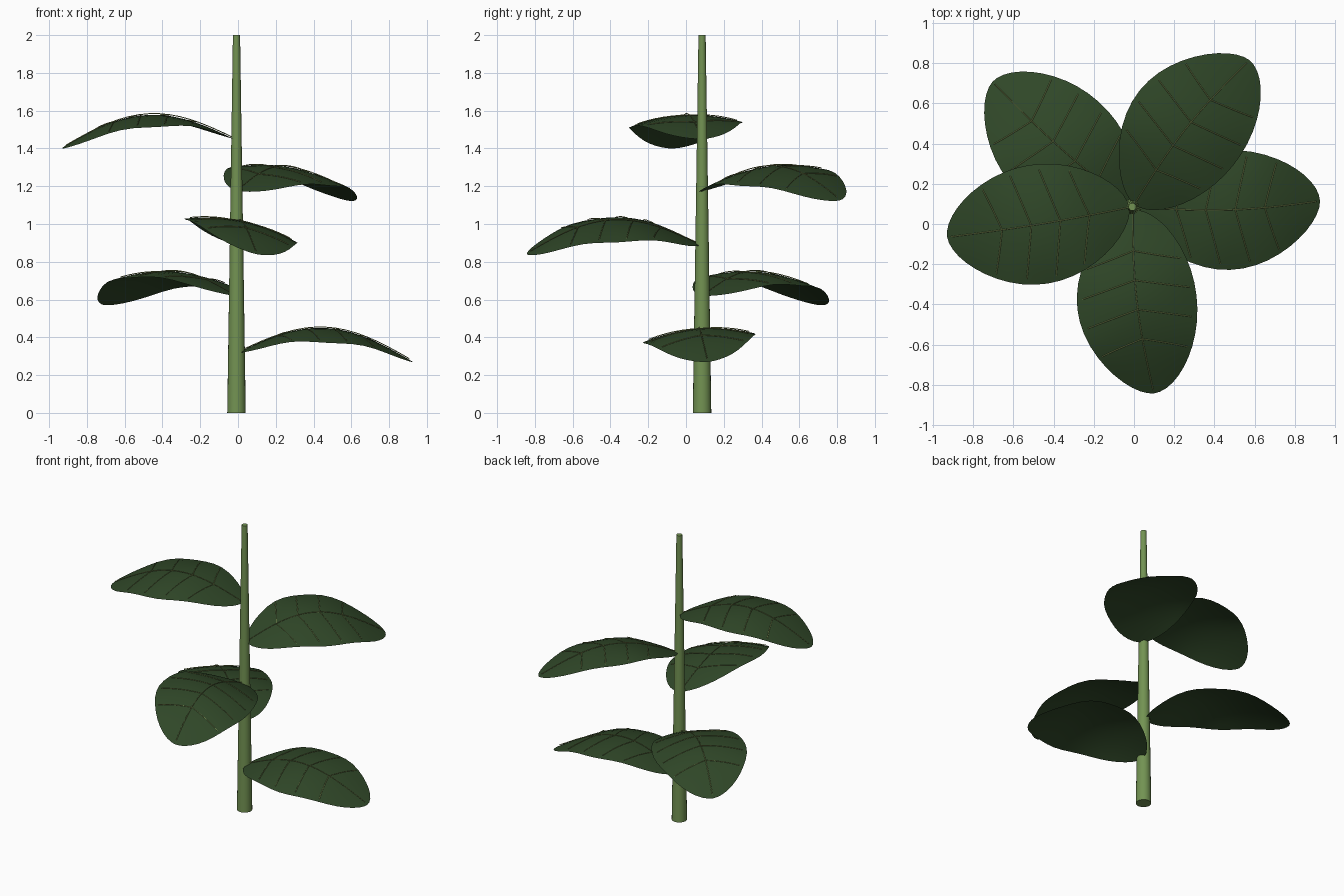
import bpy, bmesh, math
from mathutils import Vector, Matrix

if "Cube" in bpy.data.objects:
    bpy.data.objects.remove(bpy.data.objects["Cube"])

CX, CY = -0.008, 0.085


def material(name, rgb):
    m = bpy.data.materials.new(name)
    m.diffuse_color = (*rgb, 1)
    m.use_nodes = True
    m.node_tree.nodes["Principled BSDF"].inputs["Base Color"].default_value = m.diffuse_color
    return m


LEAF = material("dark leaf green", (0.029, 0.063, 0.021))
STEM = material("stem green", (0.17, 0.29, 0.085))
VEIN = material("pale vein green", (0.25, 0.31, 0.10))


def finish(bm, name, mat):
    me = bpy.data.meshes.new(name)
    bm.to_mesh(me)
    bm.free()
    me.materials.append(mat)
    for p in me.polygons:
        p.use_smooth = True
    ob = bpy.data.objects.new(name, me)
    bpy.context.collection.objects.link(ob)
    return ob


# tapered stem
bm = bmesh.new()
bmesh.ops.create_cone(bm, cap_ends=True, segments=20, radius1=0.049, radius2=0.019,
                      depth=2, matrix=Matrix.Translation((CX, CY, 1)))
stem = finish(bm, "stem", STEM)
for p in stem.data.polygons:
    p.use_smooth = abs(p.normal.z) < 0.9


def leaf_point(t, s, spec, lift=0.0):
    """Point on a leaf: t runs base to tip, s runs -1..1 across."""
    z0, angle, roll, bend = spec
    w = 0.298 * max(math.sin(math.pi * t), 0) ** 0.55
    across = s * w
    y = across + bend * math.sin(math.pi * t)
    x = 0.015 + 0.918 * t
    z = 0.152 * math.sin(math.pi * t) - 0.05 * t
    z += math.tan(math.radians(roll)) * across - 0.045 * (across / 0.298) ** 2
    z -= 0.008 * s * s * math.cos(4 * math.pi * (t - 0.5)) * math.sin(math.pi * t)
    a = math.radians(angle)
    return Vector((CX + x * math.cos(a) - y * math.sin(a),
                   CY + x * math.sin(a) + y * math.cos(a), z0 + z + lift))


def leaf_blade(name, spec, nt=22, ns=10):
    bm = bmesh.new()
    rows = []
    for i in range(nt + 1):
        # cosine spacing keeps the rounded ends smooth
        t = 0.5 - 0.5 * math.cos(math.pi * i / nt)
        rows.append([bm.verts.new(leaf_point(t, 2 * j / ns - 1, spec)) for j in range(ns + 1)])
    for a, b in zip(rows, rows[1:]):
        for j in range(ns):
            bm.faces.new((a[j], b[j], b[j + 1], a[j + 1]))
    bmesh.ops.remove_doubles(bm, verts=bm.verts, dist=0.0005)
    finish(bm, name, LEAF)


def leaf_veins(name, spec):
    cu = bpy.data.curves.new(name, 'CURVE')
    cu.dimensions = '3D'
    cu.bevel_depth = 0.0025
    cu.bevel_resolution = 0
    # midrib, then four pairs of side veins
    paths = [[(0.01 + 0.97 * k / 16, 0, 0.007) for k in range(17)]]
    for t in (0.22, 0.38, 0.54, 0.7):
        for side in (-1, 1):
            paths.append([(t + 0.07 * k / 6, side * 0.9 * k / 6, 0.004) for k in range(7)])
    for path in paths:
        sp = cu.splines.new('POLY')
        sp.points.add(len(path) - 1)
        for p, (t, s, lift) in zip(sp.points, path):
            p.co = (*leaf_point(t, s, spec, lift), 1)
    cu.materials.append(VEIN)
    bpy.context.collection.objects.link(bpy.data.objects.new(name, cu))


# leaves spiral up the stem: base height, heading, roll, sideways bend
leaves = [(0.32, 1.8, 4.5, -0.03),
          (0.62, 138.2, 4, 0.02),
          (0.89, 276.6, -11.5, -0.032),
          (1.175, 51.4, 9, 0.035),
          (1.45, 189.3, -2, 0.01)]
for n, spec in enumerate(leaves, 1):
    leaf_blade(f"leaf_{n}", spec)
    leaf_veins(f"leaf_veins_{n}", spec)
